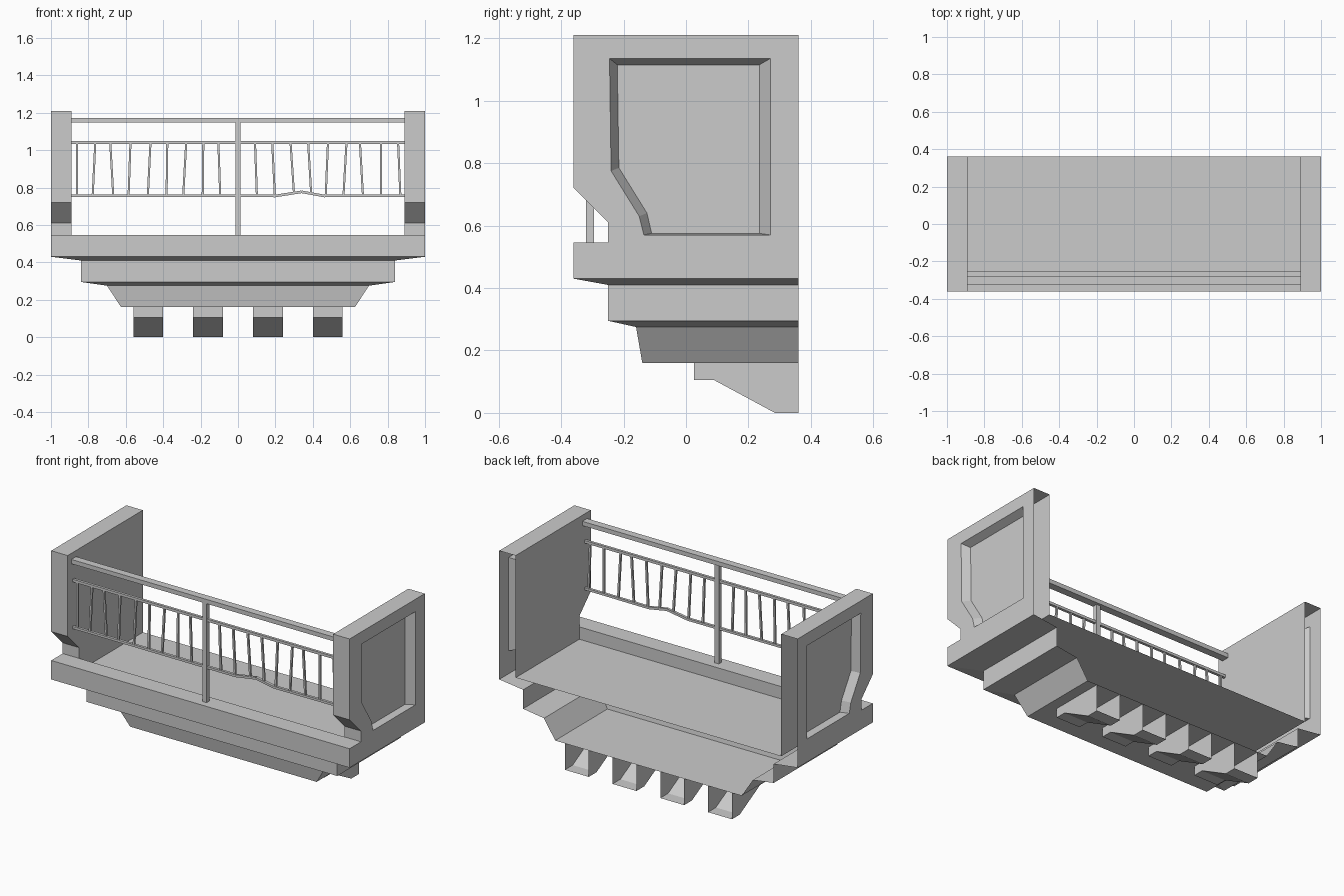
import bpy, bmesh
from mathutils import Vector

if "Cube" in bpy.data.objects:
    bpy.data.objects.remove(bpy.data.objects["Cube"], do_unlink=True)

stone = bpy.data.materials.new("plain grey")
GREY = (0.6, 0.6, 0.6, 1)
stone.use_nodes = True
stone.diffuse_color = GREY
stone.node_tree.nodes["Principled BSDF"].inputs["Base Color"].default_value = GREY

BACK = 0.36


def finish(bm, name):
    """Weld, turn the faces outward and make an object."""
    bmesh.ops.remove_doubles(bm, verts=bm.verts, dist=0.0005)
    bmesh.ops.recalc_face_normals(bm, faces=bm.faces)
    mid = sum((v.co for v in bm.verts), Vector()) / len(bm.verts)
    out = sum(f.normal.dot(f.calc_center_median() - mid) * f.calc_area() for f in bm.faces)
    if out < 0:
        bmesh.ops.reverse_faces(bm, faces=bm.faces)
    mesh = bpy.data.meshes.new(name)
    bm.to_mesh(mesh)
    bm.free()
    mesh.materials.append(stone)
    obj = bpy.data.objects.new(name, mesh)
    bpy.context.collection.objects.link(obj)
    return obj


def face(bm, points):
    return bm.faces.new([bm.verts.new(p) for p in points])


def loft(bm, rings, skip=()):
    """Quads between rings; skip lists side numbers left open."""
    for a, b in zip(rings, rings[1:]):
        n = len(a)
        for i in range(n):
            if i not in skip:
                j = (i + 1) % n
                face(bm, (a[i], a[j], b[j], b[i]))


def beam(bm, a, b, width, depth):
    """Square bar between two points in the railing plane."""
    a, b = Vector(a), Vector(b)
    along = (b - a).normalized()
    y = Vector((0, depth / 2, 0))
    s = along.cross(Vector((0, 1, 0))) * width / 2
    ends = [[p + s + y, p + s - y, p - s - y, p - s + y] for p in (a, b)]
    loft(bm, ends)
    for e in ends:
        face(bm, e)


# Stepped base: hollow tiers open at the back, plus curb and floor
tiers = [(1, -0.36, 0.545), (1, -0.36, 0.43), (0.84, -0.25, 0.41),
         (0.84, -0.25, 0.295), (0.70, -0.16, 0.275), (0.625, -0.14, 0.16)]
bm = bmesh.new()
rings = [[(-w, BACK, z), (-w, y, z), (w, y, z), (w, BACK, z)] for w, y, z in tiers]
loft(bm, rings, skip=(3,))
face(bm, rings[-1])
deck = [(1, -0.36, 0.545), (1, -0.25, 0.545), (0.89, -0.25, 0.545),
        (0.89, -0.25, 0.47), (0.89, BACK, 0.47)]
for (w, y0, z0), (v, y1, z1) in zip(deck, deck[1:]):
    if w == v:
        face(bm, [(-w, y0, z0), (w, y0, z0), (w, y1, z1), (-w, y1, z1)])
finish(bm, "stepped_base")

# End walls: hollow, open at the back, with a recessed panel outside
outline = [(BACK, 1.21), (-0.36, 1.21), (-0.36, 0.72), (-0.25, 0.61)]
frame = [(0.27, 1.135), (-0.245, 1.135), (-0.24, 0.775),
         (-0.15, 0.63), (-0.135, 0.57), (0.27, 0.57)]
panel = [(0.235, 1.115), (-0.22, 1.115), (-0.215, 0.785),
         (-0.125, 0.64), (-0.11, 0.575), (0.235, 0.575)]


def section(x, pts):
    return [(x, y, z) for y, z in pts]


inner = section(0.89, outline + [(-0.25, 0.47), (BACK, 0.47)])
outer = section(1, outline + [(-0.25, 0.545), (BACK, 0.545)])
bm = bmesh.new()
loft(bm, [inner, outer], skip=(4, 5))
loft(bm, [outer, section(1, frame), section(0.955, panel)])
face(bm, inner)
face(bm, section(0.955, panel))
wall = finish(bm, "end_walls")
wall.modifiers.new("Mirror", "MIRROR")

# Support brackets under the base, open at the back and top
side = [(BACK, 0.16), (0.025, 0.16), (0.025, 0.105), (0.09, 0.105),
        (0.285, 0), (BACK, 0)]
for k, x in enumerate((-0.48, -0.16, 0.16, 0.48)):
    bm = bmesh.new()
    ends = [section(x + d, side) for d in (-0.08, 0.08)]
    loft(bm, ends, skip=(0, 5))
    for e in ends:
        face(bm, e)
    finish(bm, f"bracket_{k + 1}")

# Railing: hand rail, centre post, two thin rails, one of them bent
RY = -0.307


def rail(name, path, width, depth, y=RY):
    bm = bmesh.new()
    for (x0, z0), (x1, z1) in zip(path, path[1:]):
        beam(bm, (x0, y, z0), (x1, y, z1), width, depth)
    return finish(bm, name)


rail("hand_rail", [(-0.89, 1.16), (0.89, 1.16)], 0.026, 0.045, -0.302)
rail("centre_post", [(0, 0.545), (0, 1.15)], 0.028, 0.026)
rail("upper_rail", [(-0.89, 1.042), (0.89, 1.042)], 0.016, 0.016)
rail("lower_rail", [(-0.89, 0.757), (0.2, 0.755), (0.34, 0.777),
                    (0.46, 0.755), (0.89, 0.757)], 0.014, 0.016)

# Balusters: centre position and lean of each bar
bars = [(-.86, 0), (-.77, .014), (-.675, -.016), (-.58, .01), (-.475, .014),
        (-.38, .004), (-.285, .016), (-.187, .003), (-.10, -.01), (.096, -.01),
        (.19, -.014), (.29, -.018), (.383, -.016), (.475, .012), (.572, .016),
        (.66, -.016), (.765, 0), (.862, -.012)]
for k, (x, lean) in enumerate(bars):
    foot = 0.772 if 0.25 < x < 0.4 else 0.757
    rail(f"baluster_{k + 1}", [(x - lean / 2, foot), (x + lean / 2, 1.04)], 0.011, 0.012)
